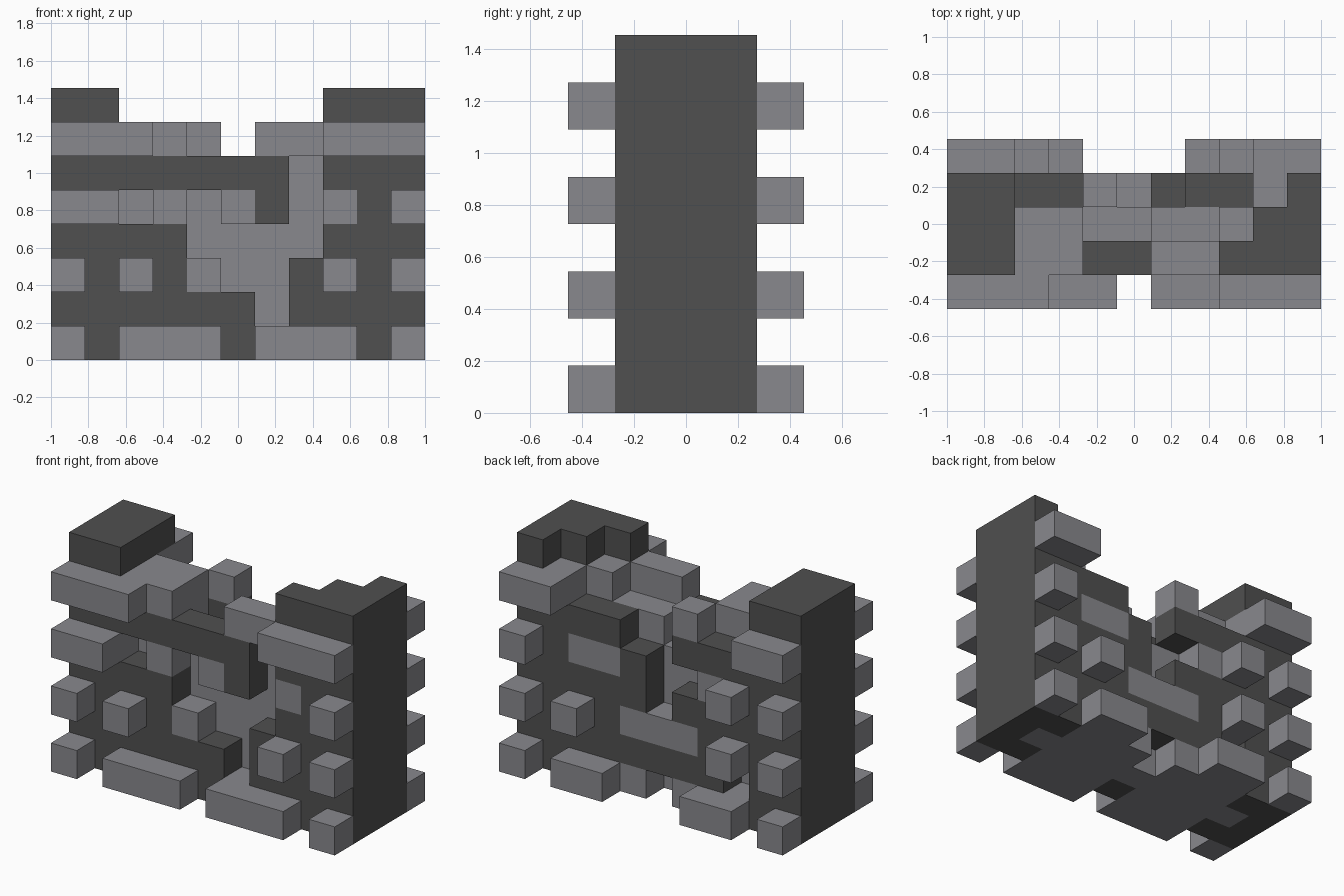
import bpy, bmesh

if "Cube" in bpy.data.objects:
    bpy.data.objects.remove(bpy.data.objects["Cube"])

CELL = 2 / 11
NX, NY = 11, 5
EMPTY = "." * NX
CORE = "DLLLLLLLLLD"

# Ruined wall, one course per level from the ground up.
# Rows run front to back; L = pale stone, D = dark mortar, . = gap
COURSES = [
    ["L.LLL.LLL.L", "DDLLLDLLLDD", CORE, "DDLLL.LLLDD", "L.LL...LL.L"],
    [EMPTY, "DDDDDD.DDDD", CORE, "DD.DDDDDDDD", EMPTY],
    ["L.L.....L.L", "DDLDL..DLDD", CORE, "DDLDLLLDLDD", "L.L.....L.L"],
    [EMPTY, "DDDD....DDD", CORE, "DDDDD.DDDDD", EMPTY],
    ["LL........L", "DL.L.LD.LDD", CORE, "DDLL..DLLDD", "L.L.......L"],
    [EMPTY, "DDDDDDD.DDD", "DLLL..LLLLD", "DDDDD..DDDD", EMPTY],
    ["LLL.....LLL", "DLLL..LLLLD", "DLLL....LLD", "DL..L....LD", "LL.......LL"],
    [EMPTY, "DD......DDD", "DD.......DD", "DD........D", EMPTY],
]


def material(name, colour):
    m = bpy.data.materials.new(name)
    m.diffuse_color = (*colour, 1)
    m.use_nodes = True
    m.node_tree.nodes["Principled BSDF"].inputs["Base Color"].default_value = m.diffuse_color
    return m


STONE = material("pale stone", (0.25, 0.25, 0.27))
MORTAR = material("dark mortar", (0.08, 0.08, 0.08))


def cell(i, j, k):
    if 0 <= i < NX and 0 <= j < NY and 0 <= k < len(COURSES):
        return COURSES[k][j][i]
    return "."


def build(name, kind, rows, mat):
    """Mesh the outer faces of every cell of one kind in the given rows."""
    bm = bmesh.new()
    for k in range(len(COURSES)):
        for j in rows:
            for i in range(NX):
                if cell(i, j, k) != kind:
                    continue
                for axis in range(3):
                    for side in (0, 1):
                        n = [i, j, k]
                        n[axis] += 2 * side - 1
                        if cell(*n) != ".":
                            continue
                        u, v = (axis + 1) % 3, (axis + 2) % 3
                        loop = [(0, 0), (1, 0), (1, 1), (0, 1)]
                        verts = []
                        for a, b in (loop if side else loop[::-1]):
                            p = [i, j, k]
                            p[axis] += side
                            p[u] += a
                            p[v] += b
                            verts.append(bm.verts.new(((p[0] - NX / 2) * CELL,
                                                       (p[1] - NY / 2) * CELL,
                                                       p[2] * CELL)))
                        bm.faces.new(verts)
    bmesh.ops.remove_doubles(bm, verts=bm.verts[:], dist=1e-4)
    mesh = bpy.data.meshes.new(name)
    bm.to_mesh(mesh)
    bm.free()
    mesh.materials.append(mat)
    bpy.context.collection.objects.link(bpy.data.objects.new(name, mesh))


# Stones standing proud of the wall, the stone filling and the mortar skin
build("front_stones", "L", [0], STONE)
build("back_stones", "L", [4], STONE)
build("stone_filling", "L", [1, 2, 3], STONE)
build("mortar", "D", [1, 2, 3], MORTAR)
